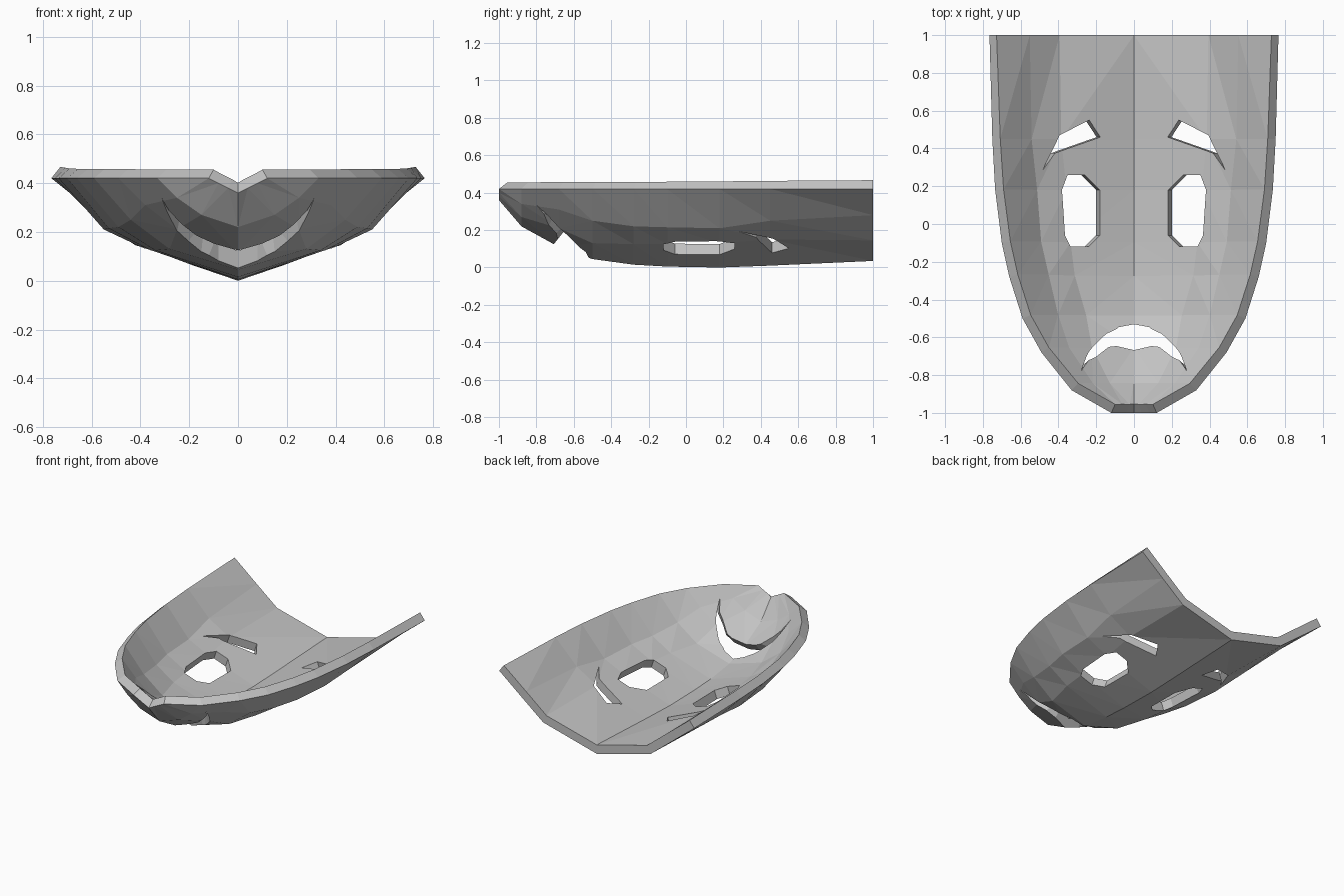
import bpy
import bmesh

if "Cube" in bpy.data.objects:
    bpy.data.objects.remove(bpy.data.objects["Cube"])

grey = bpy.data.materials.new("plain_grey")
grey.use_nodes = True
grey.diffuse_color = (0.55, 0.55, 0.55, 1)
grey.node_tree.nodes["Principled BSDF"].inputs["Base Color"].default_value = grey.diffuse_color

RIM_Z = 0.42


def make_object(name, bm):
    mesh = bpy.data.meshes.new(name)
    bm.to_mesh(mesh)
    bm.free()
    obj = bpy.data.objects.new(name, mesh)
    bpy.context.collection.objects.link(obj)
    mesh.materials.append(grey)
    return obj


def make_cutter(name, outline, reach):
    """Prism whose sides lean by (dx, dy) per unit of height around each outline point."""
    bm = bmesh.new()
    low, high = [
        [bm.verts.new((x + dx * h, y + dy * h, z + h)) for x, y, z, dx, dy in outline]
        for h in (-reach, reach)
    ]
    bm.faces.new(low)
    bm.faces.new(high)
    for i in range(len(low)):
        j = (i + 1) % len(low)
        bm.faces.new((low[i], low[j], high[j], high[i]))
    bmesh.ops.triangulate(bm, faces=bm.faces[:])
    bmesh.ops.recalc_face_normals(bm, faces=bm.faces[:])
    obj = make_object(name, bm)
    obj.hide_render = True
    return obj


# Face sections from forehead to chin:
# y, ridge height, cheek fold (x, z), side (x, z), rim half width
sections = [
    (1.00, 0.035, 0.42, 0.145, 0.59, 0.28, 0.765),
    (0.45, 0.010, 0.41, 0.150, 0.58, 0.25, 0.750),
    (0.18, 0.000, 0.38, 0.130, 0.55, 0.21, 0.735),
    (-0.10, 0.005, 0.36, 0.125, 0.53, 0.215, 0.70),
    (-0.28, 0.015, 0.34, 0.125, 0.49, 0.22, 0.66),
    (-0.50, 0.045, 0.28, 0.130, 0.44, 0.25, 0.59),
    (-0.68, 0.110, 0.25, 0.210, 0.38, 0.31, 0.49),
    (-0.88, 0.220, 0.15, 0.270, 0.25, 0.34, 0.33),
    (-1.00, 0.360, 0.04, 0.380, 0.08, 0.40, 0.12),
]
bm = bmesh.new()
rows = []
for y, ridge, fold_x, fold_z, side_x, side_z, rim_x in sections:
    half = [(fold_x, fold_z), (side_x, side_z), (rim_x, RIM_Z)]
    points = [(-x, z) for x, z in reversed(half)] + [(0, ridge)] + half
    rows.append([bm.verts.new((x, y, z)) for x, z in points])
for back, front in zip(rows, rows[1:]):
    for i in range(len(back) - 1):
        bm.faces.new((back[i], back[i + 1], front[i + 1], front[i]))
bmesh.ops.triangulate(bm, faces=bm.faces[:])
# The outside of the face looks downward
bm.normal_update()
if sum(f.normal.z for f in bm.faces) > 0:
    bmesh.ops.reverse_faces(bm, faces=bm.faces[:])
mask = make_object("face_mask", bm)

shell = mask.modifiers.new("shell", "SOLIDIFY")
shell.thickness = 0.06
shell.offset = -1
shell.use_even_offset = True

# Eye and brow openings, cut square to the sloping face
eye = [(0.28, 0.26), (0.37, 0.26), (0.40, 0.18), (0.385, -0.06),
       (0.355, -0.12), (0.26, -0.12), (0.20, -0.06), (0.20, 0.18)]
brow = [(0.26, 0.55), (0.20, 0.46), (0.44, 0.375), (0.51, 0.28), (0.415, 0.47)]
cutters = []
for side, label in ((1, "left"), (-1, "right")):
    for part, outline in (("eye", eye), ("brow", brow)):
        leaning = [(side * x, y, 0.36 * x, -0.35 * side, 0) for x, y in outline]
        cutters.append(make_cutter(f"{label}_{part}_cutter", leaning, 0.14))

# Downturned mouth opening: upper lip, corner, lower lip
mouth = [(0.08, -0.535, 0.08, 0, -0.15), (0.15, -0.58, 0.12, -0.1, 0),
         (0.25, -0.67, 0.20, -0.2, 0), (0.31, -0.80, 0.34, -0.7, 0.5),
         (0.22, -0.73, 0.23, -0.3, 0.5), (0.10, -0.695, 0.14, -0.1, 0.8)]
mirrored = [(-x, y, z, -dx, dy) for x, y, z, dx, dy in reversed(mouth)]
top_lip = [(0, -0.52, 0.05, 0, -0.15)]
cutters.append(make_cutter("mouth_cutter", top_lip + mouth + mirrored, 0.12))

for cutter in cutters:
    cut = mask.modifiers.new(cutter.name, "BOOLEAN")
    cut.operation = "DIFFERENCE"
    cut.solver = "EXACT"
    cut.object = cutter

# Bake the openings into the mask and drop the cutters
depsgraph = bpy.context.evaluated_depsgraph_get()
baked = bpy.data.meshes.new_from_object(mask.evaluated_get(depsgraph))
mask.modifiers.clear()
mask.data = baked
baked.materials.clear()
baked.materials.append(grey)
for polygon in baked.polygons:
    polygon.material_index = 0
    polygon.use_smooth = False
for cutter in cutters:
    bpy.data.objects.remove(cutter)
